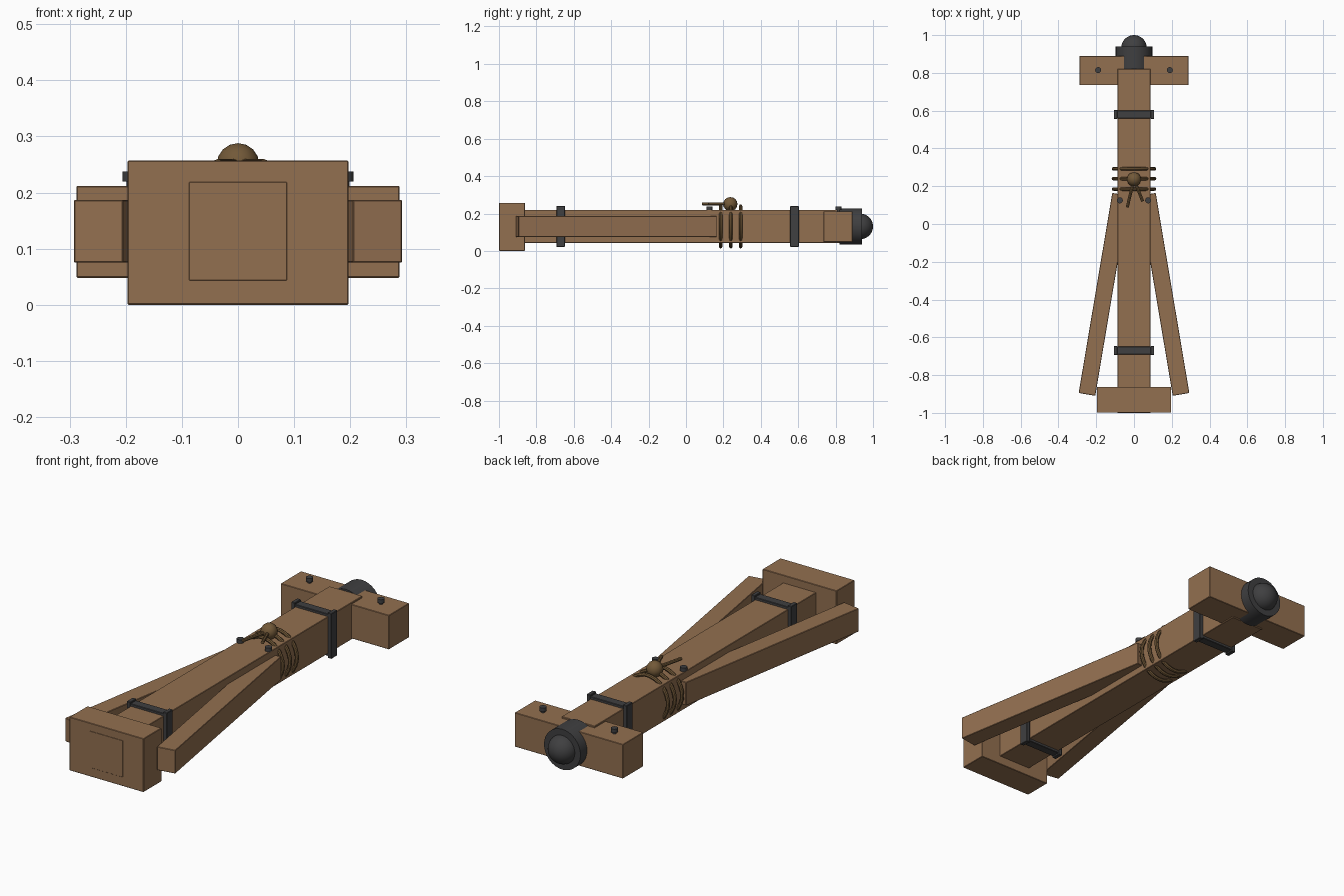
import bpy
from math import radians, atan2, hypot
from mathutils import Vector

if "Cube" in bpy.data.objects:
    bpy.data.objects.remove(bpy.data.objects["Cube"])


def material(name, rgb):
    m = bpy.data.materials.new(name)
    m.diffuse_color = (*rgb, 1)
    m.use_nodes = True
    m.node_tree.nodes["Principled BSDF"].inputs["Base Color"].default_value = m.diffuse_color
    return m


WOOD = material("wood", (0.29, 0.16, 0.08))
IRON = material("iron", (0.05, 0.05, 0.052))
ROPE = material("rope", (0.17, 0.10, 0.04))
ZC = 0.131  # height of the beam axis


def finish(name, mat, smooth=True):
    o = bpy.context.object
    o.name = name
    o.data.materials.append(mat)
    if smooth:
        bpy.ops.object.shade_smooth_by_angle(angle=radians(40))
    return o


def box(name, x, y, z, mat, bevel=0.002):
    """Box from (min, max) pairs with slightly eased edges."""
    bpy.ops.mesh.primitive_cube_add(size=1)
    o = bpy.context.object
    o.location = [(a + b) / 2 for a, b in (x, y, z)]
    for v in o.data.vertices:
        v.co = [c * (b - a) for c, (a, b) in zip(v.co, (x, y, z))]
    finish(name, mat, False)
    if bevel:
        mod = o.modifiers.new("eased_edges", "BEVEL")
        mod.width, mod.segments = bevel, 1
    return o


def rod(name, a, b, r, mat, sides=16):
    a, b = Vector(a), Vector(b)
    d = b - a
    bpy.ops.mesh.primitive_cylinder_add(
        vertices=sides, radius=r, depth=d.length, location=(a + b) / 2,
        rotation=d.to_track_quat("Z", "Y").to_euler())
    return finish(name, mat)


def ball(name, loc, r, mat, seg, rings, rot=(0, 0, 0)):
    bpy.ops.mesh.primitive_uv_sphere_add(
        segments=seg, ring_count=rings, radius=r, location=loc, rotation=rot)
    o = finish(name, mat, False)
    bpy.ops.object.shade_smooth()
    return o


# Timber frame
box("main_beam", (-0.088, 0.088), (-1.0, 0.82), (0.042, 0.22), WOOD)
box("front_block", (-0.197, 0.197), (-0.999, -0.862), (0, 0.257), WOOD)
box("rear_crossbar", (-0.288, 0.288), (0.735, 0.89), (0.048, 0.212), WOOD)

# Diagonal braces and bolts, mirrored
for side, s in (("left", -1), ("right", 1)):
    p, q = Vector((s * 0.249, -0.902)), Vector((s * 0.071, 0.157))
    d = q - p
    h = hypot(*d) / 2
    brace = box(side + "_brace", (-0.0445, 0.0445), (-h, h), (0.075, 0.187), WOOD)
    brace.location = (*((p + q) / 2), ZC)
    brace.rotation_euler.z = -atan2(d.x, d.y)
    for place, x, y in (("crossbar", 0.19, 0.815), ("brace", 0.075, 0.125)):
        rod(f"{side}_{place}_bolt_shank", (s * x, y, 0.15), (s * x, y, 0.222), 0.009, IRON, 12)
        rod(f"{side}_{place}_bolt_head", (s * x, y, 0.22), (s * x, y, 0.238), 0.016, IRON, 12)

# Iron straps around the beam
for place, y in (("front", -0.67), ("rear", 0.58)):
    for s in (-1, 1):
        xs = sorted((s * 0.087, s * 0.107))
        box(place + "_strap_side", xs, (y - 0.023, y + 0.023), (0.022, 0.24), IRON)
    for z in ((0.03, 0.044), (0.218, 0.232)):
        box(place + "_strap_bar", (-0.1, 0.1), (y - 0.021, y + 0.021), z, IRON)

# Iron ram head: collar and dome
rod("ram_collar", (0, 0.82, ZC), (0, 0.94, ZC), 0.097, IRON, 32)
ball("ram_dome", (0, 0.932, ZC), 0.068, IRON, 32, 16, (radians(90), 0, 0))

# Rope lashing with knot and loose ends
for y in (0.185, 0.24, 0.292):
    bpy.ops.mesh.primitive_torus_add(
        major_radius=0.109, minor_radius=0.009, major_segments=32,
        minor_segments=8, location=(0, y, ZC), rotation=(radians(90), 0, 0))
    finish("rope_loop", ROPE)
ball("rope_knot", (0, 0.237, 0.25), 0.038, ROPE, 12, 8)
for x, y in ((-0.036, 0.088), (0.046, 0.12)):
    rod("rope_end", (0, 0.237, 0.252), (x, y, 0.252), 0.008, ROPE, 8)
